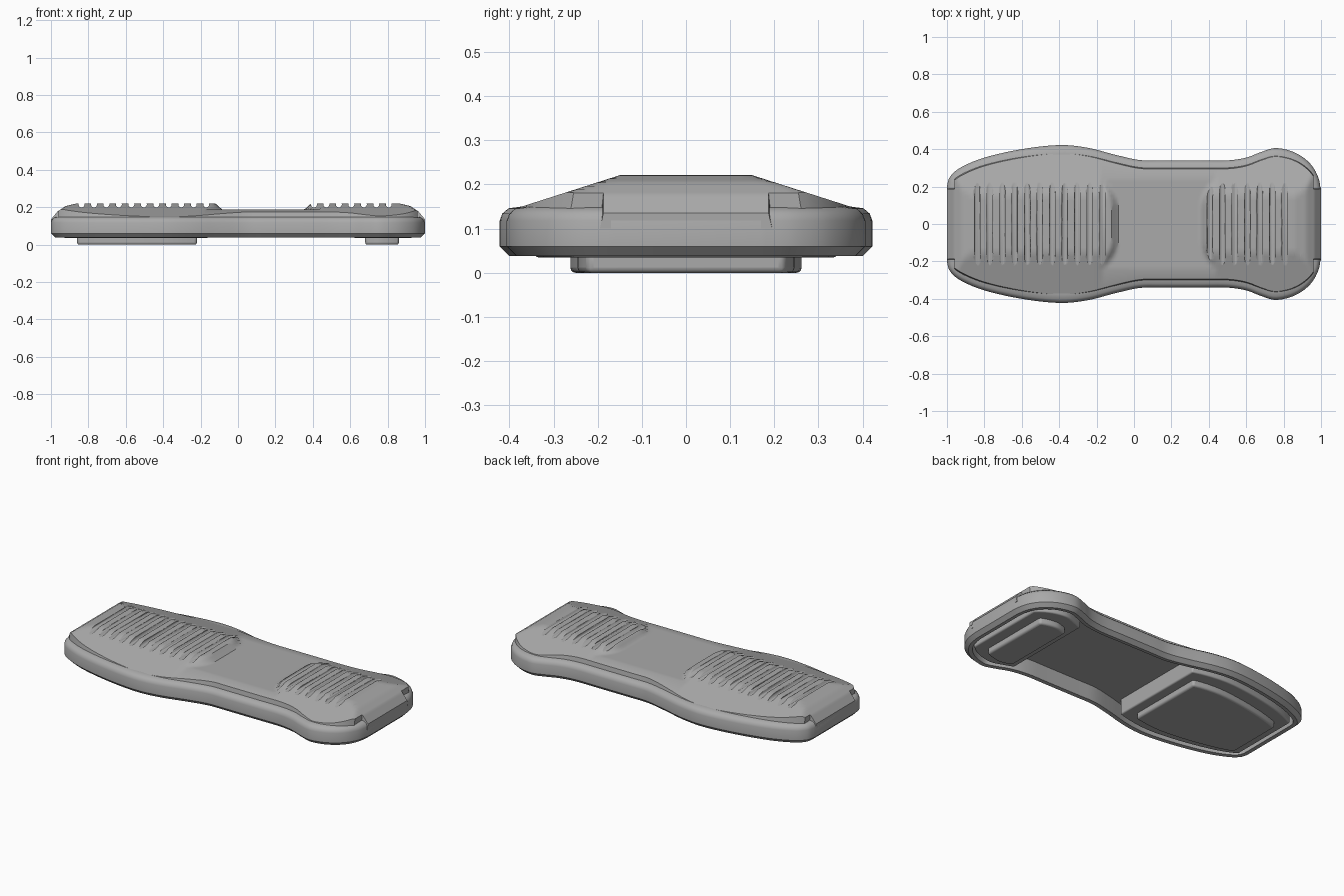
import bpy, bmesh
from mathutils import Vector

if "Cube" in bpy.data.objects:
    bpy.data.objects.remove(bpy.data.objects["Cube"])

grey = bpy.data.materials.new("mid_grey")
grey.use_nodes = True
COLOUR = (0.4, 0.4, 0.4, 1)
grey.diffuse_color = COLOUR
grey.node_tree.nodes["Principled BSDF"].inputs["Base Color"].default_value = COLOUR


def finish(name, bm, angle=0.6):
    bmesh.ops.recalc_face_normals(bm, faces=bm.faces)
    mesh = bpy.data.meshes.new(name)
    bm.to_mesh(mesh)
    bm.free()
    obj = bpy.data.objects.new(name, mesh)
    bpy.context.collection.objects.link(obj)
    mesh.materials.append(grey)
    bpy.ops.object.select_all(action='DESELECT')
    obj.select_set(True)
    bpy.context.view_layer.objects.active = obj
    bpy.ops.object.shade_smooth_by_angle(angle=angle)
    return obj


def lerp_points(pts, x):
    if x <= pts[0][0]:
        return pts[0][1]
    for a, b in zip(pts, pts[1:]):
        if x <= b[0]:
            return a[1] + (b[1] - a[1]) * (x - a[0]) / max(b[0] - a[0], 1e-6)
    return pts[-1][1]


def steps(a, b, n):
    return [a + (b - a) * i / n for i in range(n + 1)]


# Half outline, smoothed through a few key points
keys = [Vector(p) for p in (
    (-1, 0.2), (-0.985, 0.25), (-0.93, 0.3), (-0.8, 0.355), (-0.6, 0.4), (-0.4, 0.422),
    (-0.25, 0.408), (-0.1, 0.37), (0.03, 0.342), (0.15, 0.34), (0.35, 0.34), (0.5, 0.34),
    (0.6, 0.355), (0.68, 0.385), (0.76, 0.406), (0.86, 0.382), (0.94, 0.325), (0.985, 0.25),
    (1, 0.17))]
half = []
for i in range(len(keys) - 1):
    p0, p1, p2 = keys[max(i - 1, 0)], keys[i], keys[i + 1]
    p3 = keys[min(i + 2, len(keys) - 1)]
    for t in steps(0, 1, 5)[:-1]:
        half.append(0.5 * (2 * p1 + (p2 - p0) * t + (2 * p0 - 5 * p1 + 4 * p2 - p3) * t * t
                           + (3 * p1 - p0 - 3 * p2 + p3) * t ** 3))
half.append(keys[-1])
outline = half + [Vector((p.x, -p.y)) for p in reversed(half)]


def width(x):
    return lerp_points(half, x)


def inset_outline(d):
    out = []
    for i, p in enumerate(outline):
        a = (p - outline[i - 1]).normalized()
        b = (outline[(i + 1) % len(outline)] - p).normalized()
        t = (a + b).normalized()
        out.append(p + Vector((t.y, -t.x)) * d / max(t.dot(a), 0.6))
    return out


# Rim shell, hollow underneath
bm = bmesh.new()
rings = []
for d, z in ((0.05, 0.13), (0.045, 0.04), (0.022, 0.038), (0, 0.06), (0, 0.118),
             (0.006, 0.134), (0.02, 0.146), (0.05, 0.15)):
    rings.append([bm.verts.new((p.x, p.y, z)) for p in inset_outline(d)])
for a, b in zip(rings, rings[1:]):
    for i in range(len(a)):
        bm.faces.new((a[i - 1], a[i], b[i], b[i - 1]))
bm.faces.new(rings[0])
bm.faces.new(rings[-1])
finish("rim_shell", bm)


# Height of the deck: sloped sides, low waist, rounded ends
def height(x, y):
    y = abs(y)
    top = min(0.221, 0.221 - 0.32 * (y - 0.15))
    top = min(top, lerp_points(((0.86, 0.221), (0.92, 0.207), (0.965, 0.178), (1, 0.135)), abs(x)))
    bow = min(max((y - 0.1) / 0.15, 0), 1) ** 2
    gap = max(-0.085 - 0.115 * bow - x, x - 0.355 - 0.11 * bow)
    return min(top, 0.188 + max(gap, 0) * 0.9)


def height_block(name, xs, half_width, floor):
    bm = bmesh.new()
    cols, rows = 11, []
    for x in xs:
        w = half_width(x)
        ys = [min(0.025 * k, w * k / cols) for k in range(cols)] + [w]
        ys = [-y for y in reversed(ys[1:])] + ys
        row = [bm.verts.new((x, -w - 0.008, floor))]
        row += [bm.verts.new((x, y, height(x, y))) for y in ys]
        row.append(bm.verts.new((x, w + 0.008, floor)))
        rows.append(row)
    for a, b in zip(rows, rows[1:]):
        for i in range(len(a)):
            bm.faces.new((a[i - 1], a[i], b[i], b[i - 1]))
    bm.faces.new(rows[0])
    bm.faces.new(rows[-1])
    return finish(name, bm)


deck = height_block("top_deck", steps(-0.96, 0.96, 160), lambda x: width(x) - 0.045, 0.135)
height_block("left_end_lip", steps(0.955, 1, 8), lambda x: 0.187, 0.1)
height_block("right_end_lip", steps(-1, -0.955, 8), lambda x: 0.187, 0.1)

# Grip grooves cut across both raised areas
bm = bmesh.new()
for start, count in ((-0.837, 11), (0.406, 8)):
    for i in range(count):
        made = bmesh.ops.create_cone(bm, cap_ends=True, segments=16, radius1=0.016,
                                     radius2=0.016, depth=0.5)["verts"]
        for v in made:
            v.co = Vector((start + i * 0.0667 + v.co.x, v.co.z, v.co.y + 0.215))
cutter = finish("groove_cutter", bm)
cutter.hide_render = True
cutter.hide_set(True)
cut = deck.modifiers.new("grooves", 'BOOLEAN')
cut.object = cutter
cut.operation = 'DIFFERENCE'
cut.solver = 'EXACT'


# Underside blocks and foot pads that follow the outline
def under_block(name, x0, x1, margin, z0, z1, round_edge):
    bm = bmesh.new()
    xs = steps(x0, x1, 14)
    loop = [(x, width(x) - margin) for x in xs]
    loop += [(x, -y) for x, y in reversed(loop)]
    low = [bm.verts.new((x, y, z0)) for x, y in loop]
    high = [bm.verts.new((x, y, z1)) for x, y in loop]
    for i in range(len(loop)):
        bm.faces.new((low[i - 1], low[i], high[i], high[i - 1]))
    bm.faces.new(low)
    bm.faces.new(high)
    obj = finish(name, bm)
    bevel = obj.modifiers.new("soft_edge", 'BEVEL')
    bevel.width = round_edge
    bevel.segments = 3
    bevel.limit_method = 'ANGLE'


under_block("large_block", -0.93, -0.16, 0.08, 0.035, 0.14, 0.008)
under_block("small_block", 0.62, 0.93, 0.08, 0.035, 0.14, 0.008)
under_block("large_foot_pad", -0.86, -0.22, 0.16, 0, 0.05, 0.012)
under_block("small_foot_pad", 0.68, 0.86, 0.16, 0, 0.05, 0.012)
